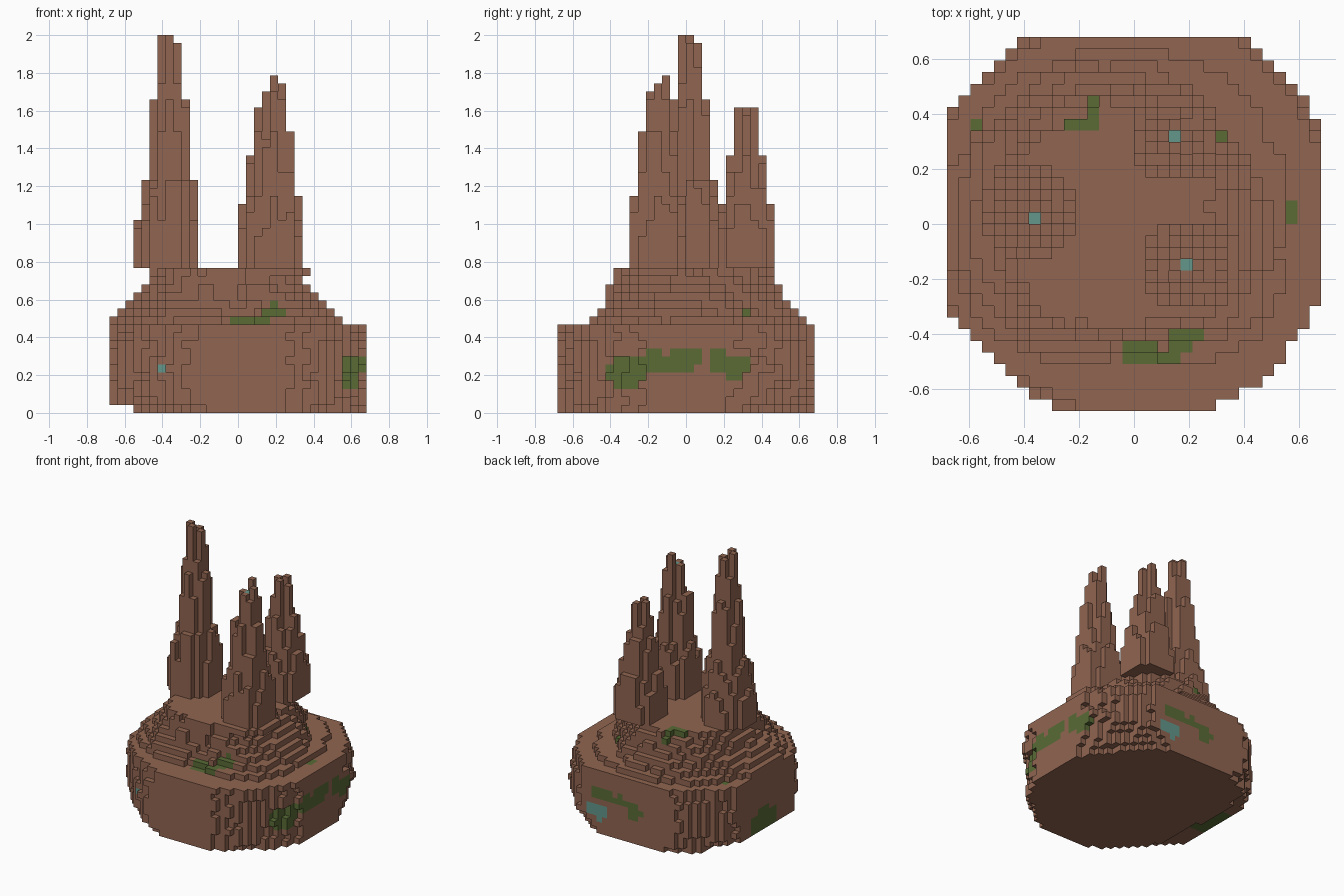
import bpy, bmesh, math, random
from mathutils import Vector

random.seed(4)
if "Cube" in bpy.data.objects:
    bpy.data.objects.remove(bpy.data.objects["Cube"], do_unlink=True)

N, H = 32, 47          # cells across the mound, cells to the tallest tip
S = 2 / H              # cell size
MOUND_TOP = 18


def material(name, rgb):
    m = bpy.data.materials.new(name)
    m.use_nodes = True
    m.diffuse_color = (*rgb, 1)
    m.node_tree.nodes["Principled BSDF"].inputs["Base Color"].default_value = (*rgb, 1)
    return m


MATS = [material("brown_rock", (0.28, 0.13, 0.082)),
        material("green_moss", (0.10, 0.145, 0.036)),
        material("teal_crystal", (0.125, 0.31, 0.26))]
ROCK, MOSS, CRYSTAL = range(3)


def centre(c):
    return Vector(((c[0] + 0.5 - N / 2) * S, (c[1] + 0.5 - N / 2) * S, (c[2] + 0.5) * S))


# Mound radius in eight directions (E, NE, N, NW, W, SW, S, SE) at key layers
RINGS = {
    0: (.70, .67, .76, .71, .50, .62, .70, .70),
    1: (.70, .71, .79, .75, .74, .68, .74, .70),
    5: (.70, .77, .81, .77, .79, .70, .75, .70),
    10: (.70, .75, .76, .75, .77, .69, .70, .73),
    11: (.54, .62, .64, .67, .70, .64, .47, .61),
    12: (.50, .46, .59, .63, .65, .60, .41, .55),
    14: (.43, .42, .51, .56, .52, .52, .36, .45),
    17: (.27, .34, .44, .46, .47, .46, .36, .32),
}


def mound_radius(angle, k):
    lo = max(r for r in RINGS if r <= k)
    hi = min(r for r in RINGS if r >= k)
    t = (k - lo) / (hi - lo) if hi > lo else 0
    a = (angle / math.tau * 8) % 8
    i, f = int(a), a % 1
    j = (i + 1) % 8

    def ring(row):
        return row[i] * (1 - f) + row[j] * f

    bump = 0.01 * math.sin(9 * angle + 1.7 * k) + 0.006 * math.sin(17 * angle - k)
    return ring(RINGS[lo]) * (1 - t) + ring(RINGS[hi]) * t + bump


# Colour patches: centre, half sizes
PATCHES = [
    (MOSS, (.08, -.44, .46), (.15, .09, .06)),      # front terrace
    (MOSS, (.19, -.37, .53), (.07, .06, .05)),
    (MOSS, (.58, -.33, .21), (.10, .11, .09)),      # front corner
    (MOSS, (.64, -.17, .27), (.07, .09, .06)),
    (MOSS, (.66, -.01, .28), (.05, .11, .06)),      # flat side
    (MOSS, (.66, .17, .27), (.05, .06, .07)),
    (MOSS, (.66, .27, .24), (.05, .08, .06)),
    (MOSS, (.22, .66, .30), (.10, .05, .04)),       # back streak
    (MOSS, (.06, .66, .28), (.10, .05, .04)),
    (MOSS, (-.06, .66, .22), (.05, .05, .07)),
    (CRYSTAL, (.25, .66, .165), (.09, .05, .06)),   # back crystal
    (MOSS, (-.62, .06, .11), (.14, .16, .10)),      # low side
    (MOSS, (-.20, .36, .74), (.07, .04, .06)),      # plateau rim
    (MOSS, (-.15, .40, .72), (.03, .05, .08)),
    (MOSS, (.32, .30, .53), (.03, .06, .04)),       # under the back spire
    (MOSS, (.55, .04, .45), (.05, .05, .03)),       # side terrace
    (MOSS, (-.57, .36, .52), (.03, .03, .10)),
    (CRYSTAL, (-.404, -.54, .235), (.025, .16, .025)),  # front crystal
]


def patch_colour(cell):
    p = centre(cell)
    for colour, mid, half in PATCHES:
        if sum(((a - b) / h) ** 2 for a, b, h in zip(p, mid, half)) < 1:
            return colour
    return ROCK


# Mound cells, cut square where they meet the grid limits
mound = {}
for k in range(MOUND_TOP):
    for i in range(N):
        for j in range(N):
            p = centre((i, j, k))
            if math.hypot(p.x, p.y) < mound_radius(math.atan2(p.y, p.x), k):
                mound[i, j, k] = patch_colour((i, j, k))

TAPER = (1, .97, .72, .38, .2, .1)     # column height by distance from the core


def spire(ci, cj, top, radius, shift, peaks):
    """Cluster of square columns, shorter and more ragged toward the rim."""
    cells = {}
    span = top - MOUND_TOP
    tips = dict(zip(((1, 0), (0, 1), (-1, 0), (0, -1)), peaks))
    for di in range(-5, 6):
        for dj in range(-5, 6):
            if math.hypot(di + shift, dj - shift) > radius:
                continue
            d = math.hypot(di, dj)
            n = int(d)
            fraction = TAPER[n] + (TAPER[n + 1] - TAPER[n]) * (d - n)
            colour = ROCK
            if d == 0:                  # sunken core
                fraction, colour = 0.9, CRYSTAL
            elif d == 1:
                fraction = tips[di, dj]
            elif di and dj:
                fraction *= random.choice((1.1, 1, .9, .75, .6))
            last = MOUND_TOP + max(2, round(span * fraction))
            for k in range(MOUND_TOP, last):
                cells[ci + di, cj + dj, k] = colour if k == last - 1 else ROCK
    return cells


parts = {
    "mound": mound,
    "tall_spire": spire(7, 16, 47, 4.1, .5, (.97, .97, 1, 1)),
    "front_spire": spire(20, 12, 42, 3.7, 0, (.96, 1, .92, .92)),
    "back_spire": spire(19, 23, 38, 3.7, 0, (.95, 1, 1, 1)),
}

# Overhanging ledge under the front spire
for i in range(15, 25):
    for j in range(7, 17):
        if math.hypot(i - 20, j - 12) < 4.6:
            mound.setdefault((i, j, MOUND_TOP - 1), ROCK)

solid = set().union(*parts.values())
SIDES = [(axis, sign) for axis in range(3) for sign in (-1, 1)]


def build(name, cells):
    """Make a mesh from the exposed cell sides."""
    bm = bmesh.new()
    verts = {}

    def vert(key):
        if key not in verts:
            verts[key] = bm.verts.new(centre(key) - Vector((S, S, S)) / 2)
        return verts[key]

    for cell, colour in cells.items():
        for axis, sign in SIDES:
            other = list(cell)
            other[axis] += sign
            if tuple(other) in solid:
                continue
            u, v = (axis + 1) % 3, (axis + 2) % 3
            corners = []
            for du, dv in ((0, 0), (1, 0), (1, 1), (0, 1))[::sign]:
                q = list(cell)
                q[axis] += sign > 0
                q[u] += du
                q[v] += dv
                corners.append(vert(tuple(q)))
            bm.faces.new(corners).material_index = colour
    mesh = bpy.data.meshes.new(name)
    bm.to_mesh(mesh)
    bm.free()
    for m in MATS:
        mesh.materials.append(m)
    bpy.context.collection.objects.link(bpy.data.objects.new(name, mesh))


for part_name, part_cells in parts.items():
    build(part_name, part_cells)
